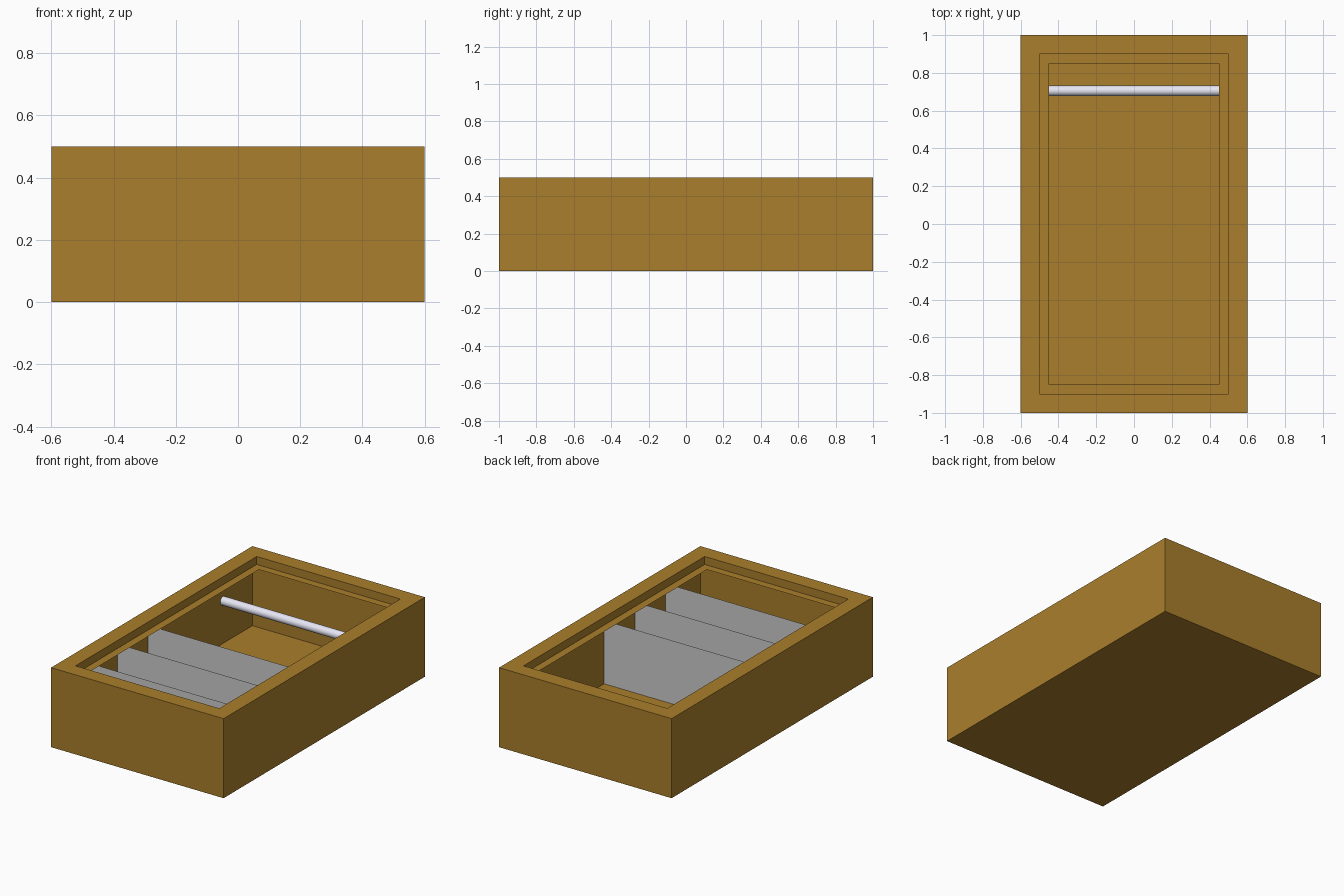
import bpy, bmesh, math

if "Cube" in bpy.data.objects:
    bpy.data.objects.remove(bpy.data.objects["Cube"])

W, D, H = 0.6, 1.0, 0.5          # half width, half length, depth of the cabinet


def material(name, color):
    m = bpy.data.materials.new(name)
    m.diffuse_color = (*color, 1)
    m.use_nodes = True
    m.node_tree.nodes["Principled BSDF"].inputs["Base Color"].default_value = m.diffuse_color
    return m


def add_object(name, bm, mat=None):
    me = bpy.data.meshes.new(name)
    bm.to_mesh(me)
    bm.free()
    ob = bpy.data.objects.new(name, me)
    bpy.context.collection.objects.link(ob)
    if mat:
        me.materials.append(mat)
    return ob


wood = material("wood", (0.40, 0.21, 0.025))
metal = material("metal", (0.8, 0.8, 0.92))

# Cabinet shell lying on its back: walls, flat rim, step down, narrow ledge
bm = bmesh.new()
rings = []
for inset, z in [(0, 0), (0, H), (0.1, H), (0.1, H - 0.05), (0.15, H - 0.05)]:
    x, y = W - inset, D - inset
    rings.append([bm.verts.new((sx * x, sy * y, z))
                  for sx, sy in [(-1, -1), (1, -1), (1, 1), (-1, 1)]])
bm.faces.new(rings[0][::-1])
for a, b in zip(rings, rings[1:]):
    for i in range(4):
        j = (i + 1) % 4
        bm.faces.new((a[i], a[j], b[j], b[i]))
# Mitre joints in the rim
mitres = [bm.edges.get((rings[1][i], rings[2][i])) for i in range(4)]
for e in mitres:
    e.smooth = False
add_object("cabinet_shell", bm, wood)

# Thin upright shelves across the lower half
for n, y in enumerate((-0.04, -0.345, -0.65)):
    bm = bmesh.new()
    s = W - 0.002
    bm.faces.new([bm.verts.new(p) for p in
                  [(-s, y, 0.002), (s, y, 0.002), (s, y, 0.4), (-s, y, 0.4)]])
    add_object(f"shelf_{n + 1}", bm)

# Hanging rail
bpy.ops.mesh.primitive_cylinder_add(vertices=32, radius=0.027, depth=2 * W - 0.004,
                                    location=(0, 0.705, 0.27),
                                    rotation=(0, math.pi / 2, 0))
rail = bpy.context.object
rail.name = "hanging_rail"
rail.data.materials.append(metal)
bpy.ops.object.shade_smooth_by_angle()
